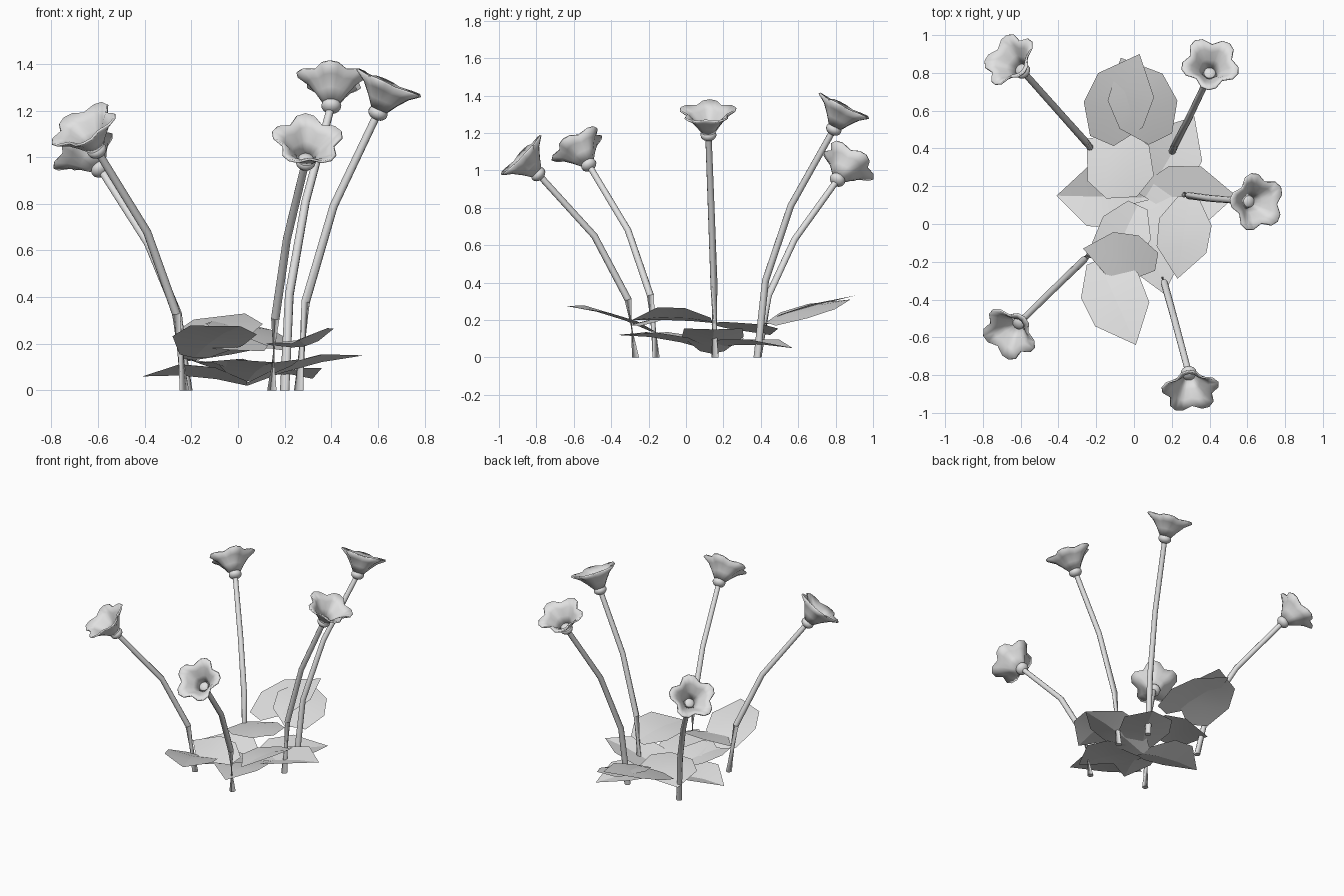
import bpy, bmesh, math
from mathutils import Vector

cube = bpy.data.objects.get("Cube")
if cube:
    bpy.data.objects.remove(cube)

grey = bpy.data.materials.new("pale_grey")
grey.use_nodes = True
grey.diffuse_color = (0.75, 0.75, 0.75, 1)
grey.node_tree.nodes["Principled BSDF"].inputs["Base Color"].default_value = (0.75, 0.75, 0.75, 1)


def finish(name, bm, smooth_angle):
    """Turn a bmesh into a shaded object."""
    mesh = bpy.data.meshes.new(name)
    bm.to_mesh(mesh)
    bm.free()
    mesh.materials.append(grey)
    ob = bpy.data.objects.new(name, mesh)
    bpy.context.collection.objects.link(ob)
    bpy.ops.object.select_all(action="DESELECT")
    ob.select_set(True)
    bpy.context.view_layer.objects.active = ob
    bpy.ops.object.shade_smooth_by_angle(angle=math.radians(smooth_angle))
    return ob


def bridge(bm, a, b):
    n = len(a)
    for i in range(n):
        bm.faces.new((a[i], a[(i + 1) % n], b[(i + 1) % n], b[i]))


# Stems: tapered tubes with two bends
def stem(name, points):
    bm = bmesh.new()
    rings = []
    for k, p in enumerate(points):
        d = points[min(k + 1, 3)] - points[max(k - 1, 0)]
        if k == 0:
            d = Vector((0, 0, 1))
        q = d.to_track_quat("Z", "Y")
        r = 0.02 - 0.001 * k
        rings.append([bm.verts.new(p + q @ Vector((r * math.cos(a), r * math.sin(a), 0)))
                      for a in (math.tau * i / 10 for i in range(10))])
    for a, b in zip(rings, rings[1:]):
        bridge(bm, a, b)
    bm.faces.new(rings[0][::-1])
    bm.faces.new(rings[-1])
    finish(name, bm, 50)


# Blossoms: five-lobed funnels; lobes straddle the outward direction
def blossom(name, centre, axis):
    z = axis.normalized()
    x = Vector((z.x, z.y, 0)).normalized()
    y = z.cross(x).normalized()
    x = y.cross(z)
    bm = bmesh.new()
    rings = []
    # each ring: lobe radius, valley radius, lobe height, valley height
    for tip, valley, ht, hv in ((0.032, 0.032, 0.015, 0.015), (0.066, 0.058, 0.06, 0.06),
                                (0.106, 0.085, 0.105, 0.1), (0.156, 0.114, 0.138, 0.132)):
        ring = []
        for lobe in range(5):
            for offset, w in ((0, 1), (15, 0.78), (36, 0), (57, 0.78)):
                a = math.radians(36 + 72 * lobe + offset)
                r = valley + (tip - valley) * w
                h = hv + (ht - hv) * w
                ring.append(bm.verts.new(centre + x * r * math.cos(a) + y * r * math.sin(a) + z * h))
        rings.append(ring)
    for a, b in zip(rings, rings[1:]):
        bridge(bm, a, b)
    petals = finish(name + "_petals", bm, 28)
    shell = petals.modifiers.new("thickness", "SOLIDIFY")
    shell.thickness = 0.01
    shell.offset = 0

    bm = bmesh.new()
    bmesh.ops.create_uvsphere(bm, u_segments=16, v_segments=10, radius=0.043)
    q = z.to_track_quat("Z", "Y")
    for v in bm.verts:
        v.co = centre + q @ Vector((v.co.x, v.co.y, v.co.z * 0.75))
    finish(name + "_bud", bm, 40)


# Foot, lower bend, upper bend, bud centre, facing direction
flowers = {
    "back_right": ((-.215, .385, 0), (-.26, .44, .33), (-.385, .58, .63), (-.59, .81, .95), (-.07, .06, .09)),
    "back_left": ((.2, .38, 0), (.22, .425, .41), (.29, .56, .81), (.4, .79, 1.22), (.005, .06, .12)),
    "left": ((.26, .155, 0), (.29, .15, .38), (.41, .135, .79), (.6, .12, 1.19), (.055, -.005, .13)),
    "front_right": ((-.23, -.16, 0), (-.265, -.19, .33), (-.39, -.31, .68), (-.605, -.52, 1.03), (-.06, -.065, .11)),
    "front": ((.145, -.27, 0), (.16, -.31, .31), (.21, -.49, .65), (.29, -.79, .98), (.01, -.1, .1)),
}
for name, data in flowers.items():
    *path, facing = [Vector(p) for p in data]
    stem(name + "_stem", path)
    blossom(name + "_blossom", path[-1], facing)


# Leaves: broad faceted blades, folded along the midrib, facing up
def leaf(name, base, tip, half_width, fold, roll):
    base, tip = Vector(base), Vector(tip)
    along = tip - base
    side = Vector((-along.y, along.x, 0)).normalized()
    bm = bmesh.new()
    rows = []
    for t, w in ((0, 0.4), (0.3, 1), (0.64, 0.95), (1, 0)):
        mid = base + along * t + Vector((0, 0, 0.08 * t * (1 - t)))
        row = [bm.verts.new(mid)]
        if w:
            for s in (1, -1):
                lift = Vector((0, 0, w * (fold + s * roll)))
                row.append(bm.verts.new(mid + side * s * w * half_width + lift))
        rows.append(row)
    for a, b in zip(rows, rows[1:]):
        for k in (1, 2):
            face = [a[0], a[k], b[k], b[0]] if len(b) > 1 else [a[0], a[k], b[0]]
            bm.faces.new(face[::-1] if k == 1 else face)
    finish(name, bm, 8)


# Base, tip, half width, edge lift, sideways roll
leaves = (
    ("low_right_leaf", (.04, .14, .02), (-.41, .15, .06), .165, .05, 0),
    ("low_left_leaf", (.04, .14, .02), (.54, .15, .15), .165, .035, 0),
    ("low_back_leaf", (.06, .14, .05), (.32, .57, .05), .165, .03, 0),
    ("low_front_leaf", (.04, .12, .04), (.16, -.37, .12), .16, .025, 0),
    ("low_corner_leaf", (.02, .1, .06), (-.17, -.3, .12), .14, .02, 0),
    ("middle_back_leaf", (.06, .2, .19), (-.25, .45, .12), .18, -.01, 0),
    ("upper_front_leaf", (.12, -.2, .18), (-.27, -.13, .2), .12, 0, -.03),
    ("upper_left_leaf", (.29, .14, .19), (.23, -.29, .2), .14, .02, .035),
    ("front_leaf", (-.19, -.19, .14), (.01, -.64, .275), .165, .015, -.02),
    ("back_leaf_right", (-.17, .44, .18), (.03, .9, .33), .17, 0, .01),
    ("back_leaf_left", (.14, .45, .18), (-.07, .88, .31), .17, -.01, .015),
)
for data in leaves:
    leaf(*data)
